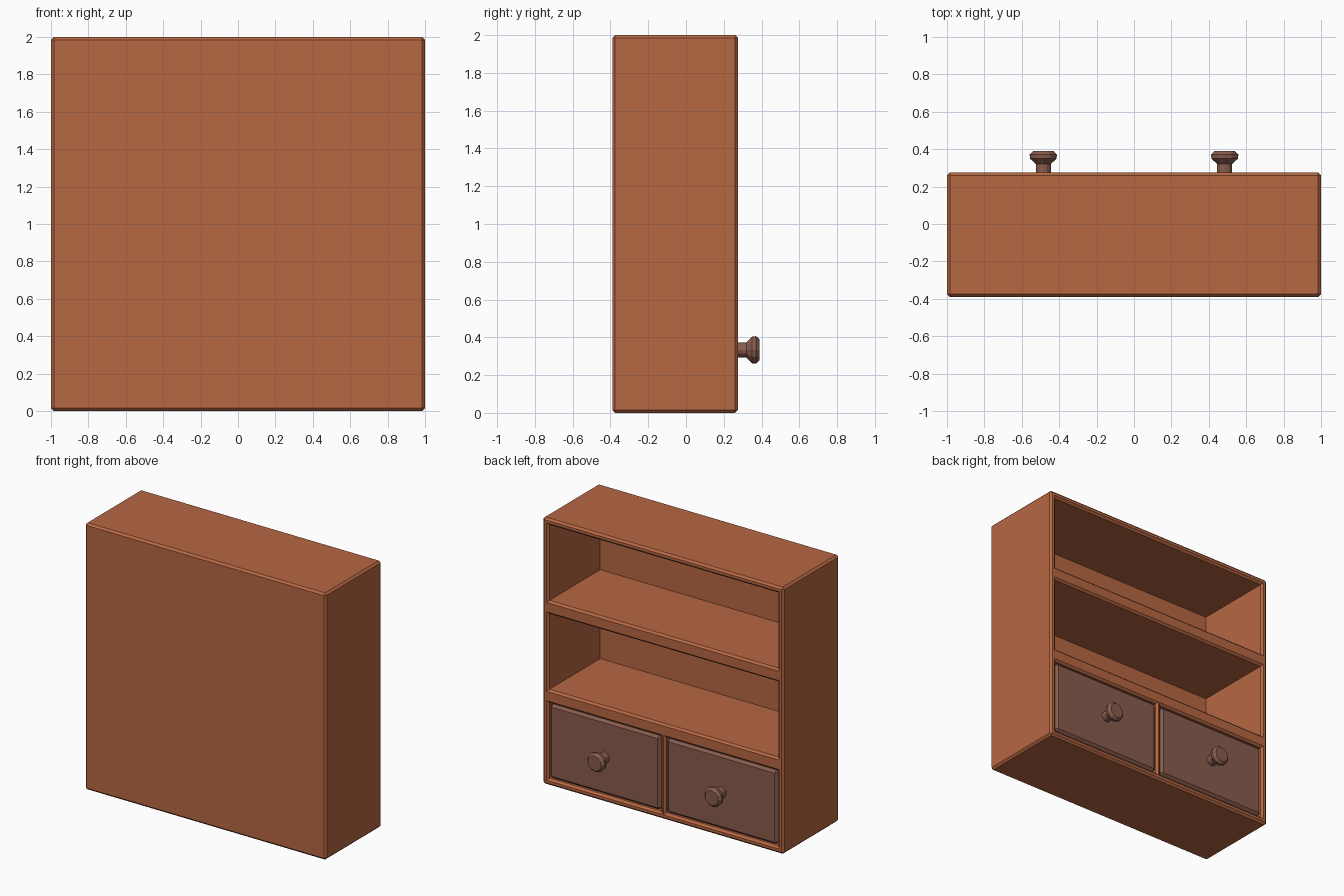
import bpy, bmesh, math
from mathutils import Matrix, Vector

if "Cube" in bpy.data.objects:
    bpy.data.objects.remove(bpy.data.objects["Cube"])

FRONT, BACK = 0.275, -0.39      # open side and solid side of the case
EDGE = 0.015                    # chamfer size


def material(name, rgb):
    m = bpy.data.materials.new(name)
    m.diffuse_color = (*rgb, 1)
    m.use_nodes = True
    m.node_tree.nodes["Principled BSDF"].inputs["Base Color"].default_value = m.diffuse_color
    return m


wood = material("orange_brown_wood", (0.47, 0.135, 0.055))
dark_wood = material("dark_brown_wood", (0.25, 0.108, 0.075))


def make_object(name, bm, mat):
    bmesh.ops.recalc_face_normals(bm, faces=bm.faces)
    me = bpy.data.meshes.new(name)
    bm.to_mesh(me)
    bm.free()
    me.materials.append(mat)
    ob = bpy.data.objects.new(name, me)
    bpy.context.collection.objects.link(ob)
    return ob


def box(name, lo, hi, bevel, mat):
    lo, hi = Vector(lo), Vector(hi)
    bm = bmesh.new()
    bmesh.ops.create_cube(bm, size=1,
                          matrix=Matrix.Translation((lo + hi) / 2) @ Matrix.Diagonal((*(hi - lo), 1)))
    bmesh.ops.bevel(bm, geom=bm.edges[:], offset=bevel, segments=1, affect='EDGES')
    return make_object(name, bm, mat)


def opening_cutter(x0, x1, z0, z1):
    # straight pocket with a flared mouth, giving the chamfered inner rim
    bm = bmesh.new()
    rings = []
    over = 0.004
    for y, g in ((BACK + 0.05, 0), (FRONT - EDGE, 0), (FRONT + over, EDGE + over)):
        rings.append([bm.verts.new(p) for p in ((x0 - g, y, z0 - g), (x1 + g, y, z0 - g),
                                                (x1 + g, y, z1 + g), (x0 - g, y, z1 + g))])
    for a, b in zip(rings, rings[1:]):
        for i in range(4):
            j = (i + 1) % 4
            bm.faces.new((a[i], a[j], b[j], b[i]))
    bm.faces.new(rings[0])
    bm.faces.new(rings[-1])
    return make_object("opening_cutter", bm, wood)


# Case with two shelf openings and two drawer openings
case = box("cabinet_case", (-1, BACK, 0), (1, FRONT, 2), EDGE, wood)
third = 2 / 3
openings = [(-0.95, 0.95, third * i + 0.05, third * (i + 1) - 0.05) for i in (1, 2)]
openings += [(-0.95, -0.02, 0.05, third - 0.05), (0.02, 0.95, 0.05, third - 0.05)]
for o in openings:
    cutter = opening_cutter(*o)
    cutter.hide_render = True
    mod = case.modifiers.new("opening", 'BOOLEAN')
    mod.operation = 'DIFFERENCE'
    mod.solver = 'EXACT'
    mod.object = cutter
    bpy.context.view_layer.objects.active = case
    bpy.ops.object.modifier_apply(modifier=mod.name)
    bpy.data.objects.remove(cutter)

# Drawers, each with a turned knob
KNOB = [(0.04, FRONT - 0.02), (0.04, 0.32), (0.071, 0.35), (0.073, 0.371), (0.055, 0.39)]
SIDES = 12
for side, (x0, x1, z0, z1) in zip(("left", "right"), openings[2:]):
    gap = 0.006
    box(side + "_drawer", (x0 + gap, BACK + 0.06, z0 + gap), (x1 - gap, FRONT - 0.003, z1 - gap),
        0.018, dark_wood)
    bm = bmesh.new()
    cx, cz = (x0 + x1) / 2, (z0 + z1) / 2
    rings = [[bm.verts.new((cx + r * math.cos(2 * math.pi * k / SIDES), y,
                            cz + r * math.sin(2 * math.pi * k / SIDES))) for k in range(SIDES)]
             for r, y in KNOB]
    for a, b in zip(rings, rings[1:]):
        for k in range(SIDES):
            n = (k + 1) % SIDES
            bm.faces.new((a[k], a[n], b[n], b[k]))
    bm.faces.new(rings[0])
    bm.faces.new(rings[-1])
    make_object(side + "_knob", bm, dark_wood)
